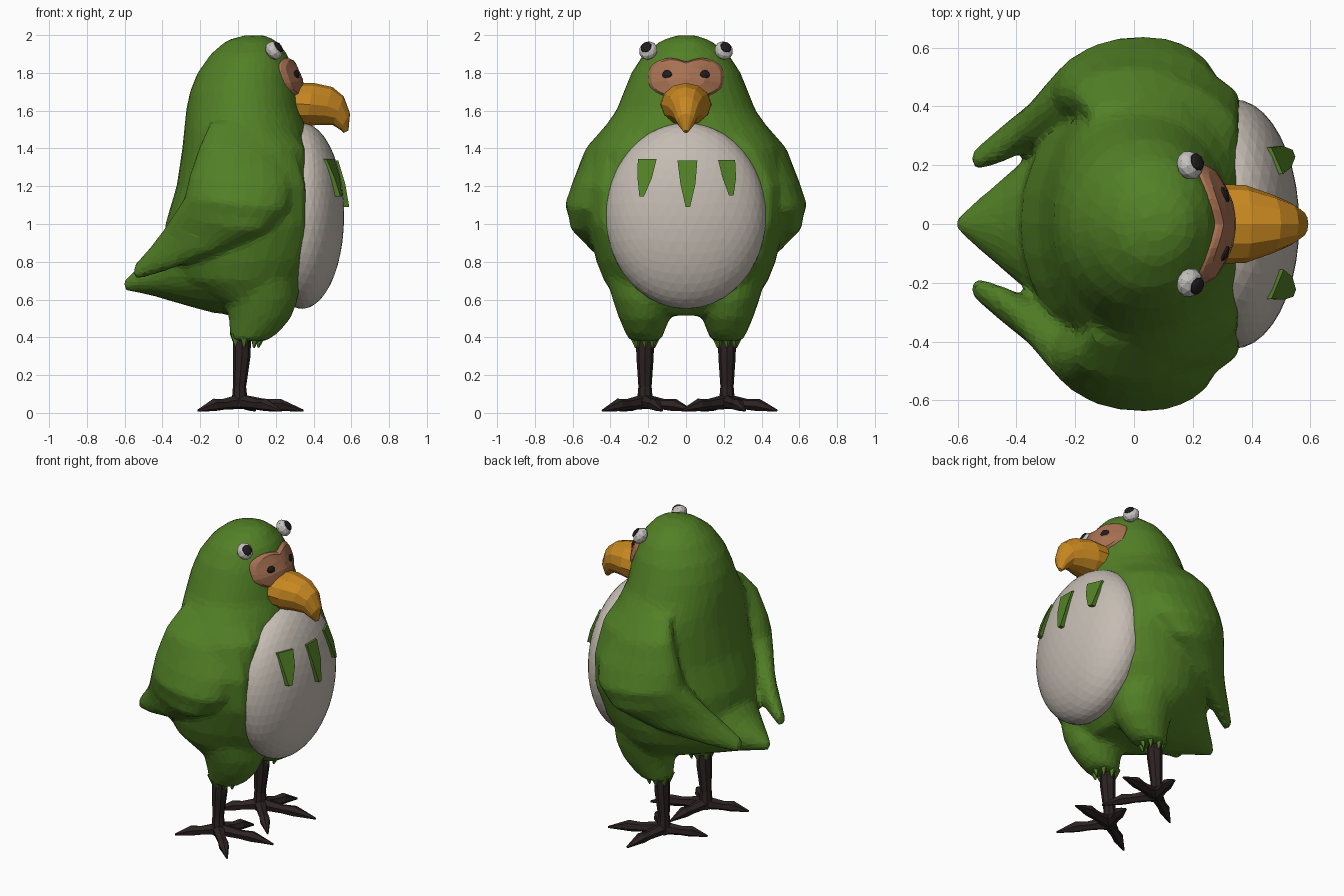
import bpy, bmesh, math
from mathutils import Vector, Matrix

if "Cube" in bpy.data.objects:
    bpy.data.objects.remove(bpy.data.objects["Cube"])


def material(name, rgb):
    m = bpy.data.materials.new(name)
    m.diffuse_color = (*rgb, 1)
    m.use_nodes = True
    m.node_tree.nodes["Principled BSDF"].inputs["Base Color"].default_value = m.diffuse_color
    return m


GREEN = material("leaf_green", (0.084, 0.215, 0.019))
CREAM = material("belly_cream", (0.56, 0.505, 0.45))
ORANGE = material("beak_orange", (0.578, 0.245, 0.015))
TAN = material("face_tan", (0.39, 0.165, 0.085))
BROWN = material("leg_brown", (0.026, 0.016, 0.016))
WHITE = material("eye_white", (0.55, 0.53, 0.51))
BLACK = material("pupil_black", (0.015, 0.012, 0.013))


def finish(bm, name, mat):
    bmesh.ops.recalc_face_normals(bm, faces=bm.faces[:])
    me = bpy.data.meshes.new(name)
    bm.to_mesh(me)
    bm.free()
    me.materials.append(mat)
    ob = bpy.data.objects.new(name, me)
    bpy.context.collection.objects.link(ob)
    return ob


def loft(bm, rings):
    """Skin a list of equal-length point rings and cap both ends."""
    vs = [[bm.verts.new(p) for p in r] for r in rings]
    n = len(vs[0])
    for a, b in zip(vs, vs[1:]):
        for i in range(n):
            bm.faces.new((a[i], a[(i + 1) % n], b[(i + 1) % n], b[i]))
    bm.faces.new(vs[0])
    bm.faces.new(vs[-1])


def oval(a, b, side, n=20):
    """Oval ring whose long axis runs a-b, with half width vector side."""
    a, b, side = Vector(a), Vector(b), Vector(side)
    return [(a + b) / 2 + (a - b) / 2 * math.cos(t) + side * math.sin(t)
            for t in (math.tau * i / n for i in range(n))]


def tube(bm, pts, radii, n=6):
    """Tapered tube along a path."""
    pts = [Vector(p) for p in pts]
    d = (pts[-1] - pts[0]).normalized()
    u = d.orthogonal().normalized()
    v = d.cross(u)
    loft(bm, [oval(p + u * r, p - u * r, v * r, n) for p, r in zip(pts, radii)])


def ellipsoid(bm, centre, radii, turn=0.0, subdiv=3, tilt=0.0):
    m = (Matrix.Translation(centre) @ Matrix.Rotation(turn, 4, 'Z')
         @ Matrix.Rotation(-tilt, 4, 'Y') @ Matrix.Diagonal((*radii, 1)))
    bmesh.ops.create_icosphere(bm, subdivisions=subdiv, radius=1, matrix=m)


# Body: horizontal rings (z, back x, front x, half width), front cut flat for the belly
bm = bmesh.new()
rings = []
for z, xb, xf, w in ((1.999, 0.03, 0.14, 0.05), (1.972, -0.06, 0.2, 0.13),
                     (1.9, -0.145, 0.262, 0.225), (1.8, -0.215, 0.297, 0.29),
                     (1.7, -0.255, 0.32, 0.33), (1.6, -0.275, 0.335, 0.37),
                     (1.5, -0.285, 0.37, 0.44), (1.4, -0.295, 0.46, 0.5),
                     (1.2, -0.325, 0.57, 0.535), (1.0, -0.385, 0.59, 0.525),
                     (0.8, -0.4, 0.5, 0.475), (0.7, -0.36, 0.43, 0.435),
                     (0.6, -0.2, 0.33, 0.37), (0.515, -0.06, 0.24, 0.24)):
    ring = oval((xf, 0, z), (xb, 0, z), (0, w, 0), 32)
    for p in ring:
        p.x = min(p.x, 0.358)
    rings.append(ring)
loft(bm, rings)

# Tail: wedge tapering to a point at the back
loft(bm, [oval((x, 0, t), (x, 0, b), (0, w, 0)) for x, t, b, w in (
    (-0.1, 1.1, 0.52, 0.42), (-0.3, 1.0, 0.575, 0.28),
    (-0.45, 0.83, 0.62, 0.155), (-0.61, 0.70, 0.65, 0.015))])

for s in (-1, 1):
    # Wings: front edge point, back edge point, half thickness
    loft(bm, [oval((f[0], s * f[1], f[2]), (b[0], s * b[1], b[2]),
                   (-0.3 * t, s * t, 0)) for f, b, t in (
        ((0.15, 0.37, 1.54), (-0.15, 0.37, 1.54), 0.04),
        ((0.24, 0.42, 1.37), (-0.20, 0.42, 1.42), 0.115),
        ((0.29, 0.48, 1.21), (-0.26, 0.43, 1.24), 0.145),
        ((0.27, 0.52, 1.08), (-0.28, 0.42, 1.14), 0.165),
        ((0.14, 0.555, 0.96), (-0.34, 0.37, 1.05), 0.12),
        ((-0.12, 0.47, 0.845), (-0.41, 0.30, 0.95), 0.075),
        ((-0.37, 0.33, 0.755), (-0.48, 0.24, 0.86), 0.056),
        ((-0.545, 0.22, 0.70), (-0.555, 0.20, 0.775), 0.03))])
    # Thighs
    loft(bm, [oval((xf, s * (y0 + y1) / 2, z), (xb, s * (y0 + y1) / 2, z),
                   (0, (y1 - y0) / 2, 0)) for z, xb, xf, y0, y1 in (
        (0.75, -0.10, 0.32, 0.05, 0.43), (0.6, -0.07, 0.32, 0.055, 0.39),
        (0.5, -0.05, 0.28, 0.085, 0.355), (0.42, -0.045, 0.21, 0.115, 0.32),
        (0.38, -0.04, 0.15, 0.135, 0.30))])
body = finish(bm, "body_with_wings_and_tail", GREEN)
# Fuse the pieces into one skin, soften the joints, reduce to facets
mod = body.modifiers.new("fuse", 'REMESH')
mod.mode = 'VOXEL'
mod.voxel_size = 0.018
mod = body.modifiers.new("soften", 'SMOOTH')
mod.factor = 0.5
mod.iterations = 9
mod = body.modifiers.new("facets", 'DECIMATE')
mod.ratio = 0.1

# Pointed feathers around the thigh hems
bm = bmesh.new()
for s in (-1, 1):
    for i in range(7):
        a = math.tau * i / 7
        c, d = math.cos(a), s * math.sin(a)
        tube(bm, [(0.05 + 0.07 * c, s * 0.217 + 0.058 * d, 0.42),
                  (0.045 + 0.062 * c, s * 0.217 + 0.05 * d, 0.345)], [0.034, 0.005], 5)
finish(bm, "thigh_feathers", GREEN)

# Belly: front half of an ellipsoid
BC, BR = Vector((0.34, 0, 1.043)), Vector((0.222, 0.424, 0.492))
bm = bmesh.new()
ellipsoid(bm, BC, BR, subdiv=4)
bmesh.ops.bisect_plane(bm, geom=bm.verts[:] + bm.edges[:] + bm.faces[:],
                       plane_co=(0.3, 0, 0), plane_no=(1, 0, 0), clear_inner=True)
finish(bm, "belly", CREAM)


def belly_x(y, z):
    return BC.x + BR.x * math.sqrt(1 - (y / BR.y) ** 2 - ((z - BC.z) / BR.z) ** 2)


# Three wedge feathers on the belly
bm = bmesh.new()
for y0, y1, top, yt, tip in ((-0.255, -0.155, 1.345, -0.235, 1.145),
                             (-0.045, 0.06, 1.335, 0.01, 1.09),
                             (0.17, 0.26, 1.34, 0.24, 1.15)):
    mid = (top + tip) / 2
    outline = ((y0, top, 0.014), (y1, top, 0.014), ((y1 + yt) / 2 + 0.015, mid, 0.02),
               (yt + 0.012, tip, 0.028), (yt - 0.012, tip, 0.028), ((y0 + yt) / 2 - 0.012, mid, 0.02))
    loft(bm, [[(belly_x(y, z) + (o if out else -0.03), y, z) for y, z, o in outline]
              for out in (False, True)])
finish(bm, "belly_feathers", GREEN)


# Face mask: bean-shaped plate curved around the head
def mask_x(y, z):
    return 0.347 - 2.1 * y * y - 0.45 * max(0, z - 1.76)


def bean(scale, offset):
    pts = []
    for i in range(36):
        t = math.tau * i / 36
        c, s = math.cos(t), math.sin(t)
        y = 0.2 * math.copysign(abs(c) ** 0.8, c)
        z = 0.108 * math.copysign(abs(s) ** 0.7, s)
        z -= math.copysign(0.026, s) * math.exp(-(y / 0.05) ** 2)
        y, z = y * scale, 1.777 + z * scale
        pts.append((mask_x(y, z) + offset, y, z))
    return pts


bm = bmesh.new()
loft(bm, [bean(1, -0.09), bean(1, -0.014), bean(0.92, 0), bean(0.5, 0), bean(0.1, 0)])
finish(bm, "face_mask", TAN)

# Beak: hooked loft of top point, bottom point, half width
bm = bmesh.new()
loft(bm, [oval((tx, 0, tz), (bx, 0, bz), (0, w, 0), 12) for tx, tz, bx, bz, w in (
    (0.28, 1.745, 0.28, 1.525, 0.136), (0.40, 1.747, 0.36, 1.52, 0.132),
    (0.50, 1.725, 0.44, 1.525, 0.1), (0.56, 1.675, 0.50, 1.525, 0.074),
    (0.593, 1.585, 0.54, 1.50, 0.046), (0.585, 1.495, 0.56, 1.482, 0.012))])
finish(bm, "beak", ORANGE)

# Flattened eyeballs on the head, with pupils, and small dark eyes on the mask
balls, pupils = bmesh.new(), bmesh.new()
for s in (-1, 1):
    turn, tilt = s * 0.42, 0.6
    c = Vector((0.19, s * 0.2, 1.918))
    ellipsoid(balls, c, (0.04, 0.051, 0.053), turn, 2, tilt)
    d = Vector((math.cos(tilt) * math.cos(turn), math.cos(tilt) * math.sin(turn), math.sin(tilt)))
    ellipsoid(pupils, c + d * 0.033, (0.014, 0.031, 0.033), turn, 2, tilt)
    ellipsoid(pupils, (mask_x(0.1, 1.79) - 0.003, s * 0.1, 1.79), (0.012, 0.028, 0.025), s * 0.4, 2)
finish(balls, "eyeballs", WHITE)
finish(pupils, "pupils", BLACK)

# Legs with three front toes and one back toe each
bm = bmesh.new()
for y, k in ((-0.217, 1.0), (0.217, 1.06)):
    tube(bm, [(0.022, y, 0.42), (0.02, y, 0.3), (0.008, y, 0.14), (0.01, y, 0.03)],
         [0.048, 0.046, 0.035, 0.045], 8)
    for dx, dy in ((0.335, 0.09), (0.22, -0.225), (-0.222, -0.13), (0.08, 0.25)):
        tube(bm, [(0.01 + dx * f, y + dy * f * k, z) for f, z in (
            (0, 0.06), (0.4, 0.045), (0.62, 0.042), (0.78, 0.03), (1, 0.012))],
            [0.04, 0.029, 0.034, 0.022, 0.006])
for v in bm.verts:
    v.co.z = max(v.co.z, 0.002)
finish(bm, "legs_and_feet", BROWN)
